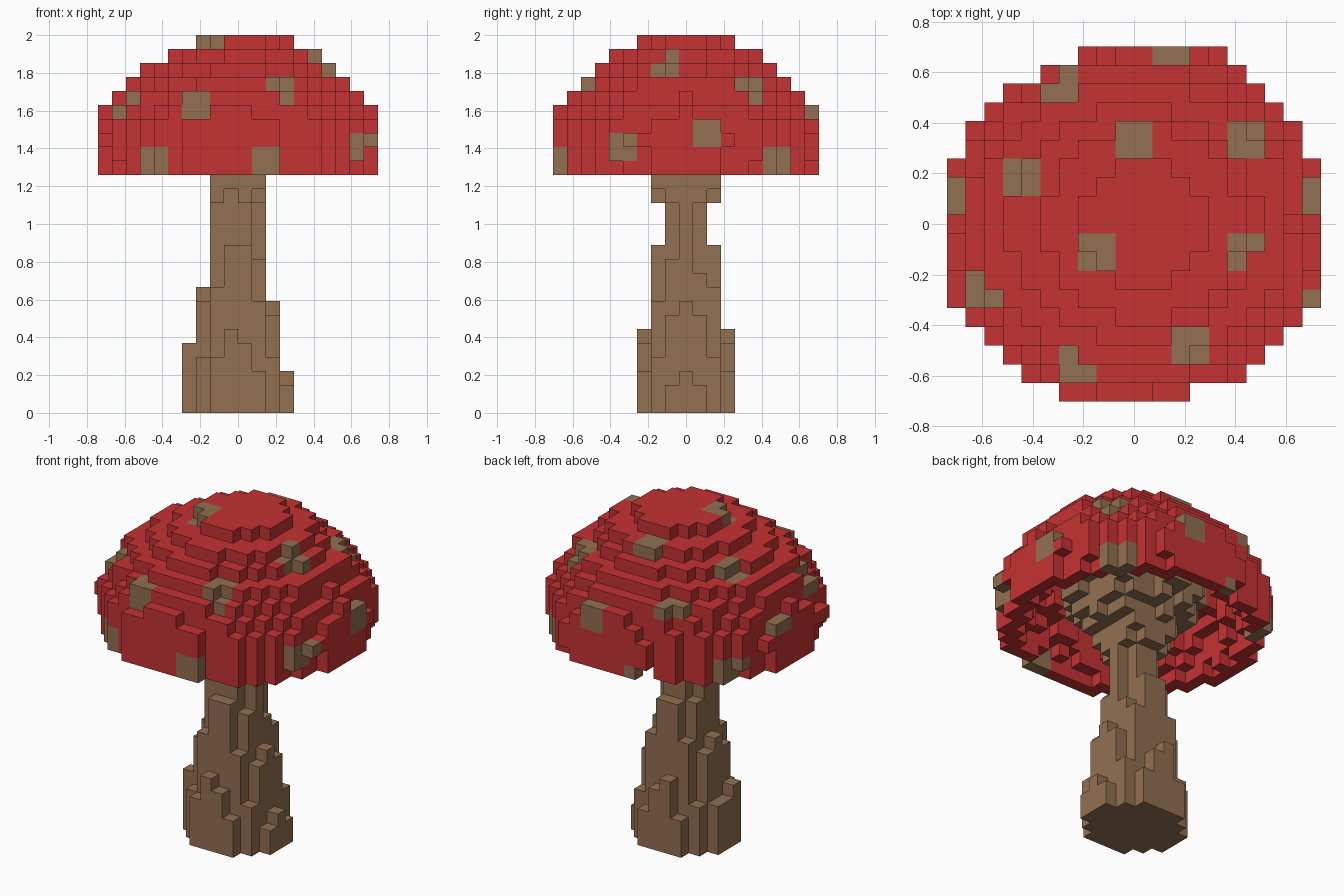
import bpy, bmesh, random
from math import hypot
from mathutils import Vector

random.seed(4)
old = bpy.data.objects.get("Cube")
if old:
    bpy.data.objects.remove(old)

V = 2 / 27            # block size
CAP_BASE = 17         # first block layer of the cap
STEPS = ("+x", "-x", "+y", "-y", "+z", "-z")


def material(name, rgb):
    m = bpy.data.materials.new(name)
    m.use_nodes = True
    m.diffuse_color = (*rgb, 1)
    m.node_tree.nodes["Principled BSDF"].inputs["Base Color"].default_value = (*rgb, 1)
    return m


RED = material("cap red", (0.56, 0.032, 0.033))
TAN = material("stem tan", (0.287, 0.162, 0.083))

# Outer radius of each cap layer, bottom to top, in blocks
LAYERS = (9.8, 9.95, 10.05, 9.9, 9.505, 8.75, 8.17, 6.6, 5.3, 3.4)

# Uneven rim rows: sideways lean and effective depth of the row
ROWS = {9: (1, 9.3), 8: (0.5, 8.2), -4: (0, -3), -9: (-0.5, -9.3)}

# Centres of the two-block cubic spots, in blocks
SPOTS = (
    (0, 4.5, 25), (-2, -1.5, 26), (6, 4.5, 23), (-6, 2.5, 24), (6, -1.5, 25),
    (3, -6.5, 23), (-3, -7.5, 22), (-8, -3.5, 22), (-10, 1.5, 21), (10, 1.5, 20),
    (9, -4.5, 19), (-4, 7.5, 23), (2, 9.5, 21), (-6, -7.5, 18), (2, -9.5, 18),
    (7, 6.5, 18), (-8, 5.5, 18), (-2, 9.5, 17),
)


def cap_radius(x, y, layer):
    """Distance from the axis, with the slight lopsidedness of the cap."""
    if layer >= 8:
        x -= 0.5                      # crown sits off centre
    elif layer >= 6:
        y *= 1.06
    elif layer == 5:
        x += 0.2
    else:
        lean, y = ROWS.get(y, (0, y))
        x -= lean
    return hypot(x, y)


def is_spot(x, y, z):
    return any(abs(x - a) < 1 and abs(y - b) < 1 and abs(z + 0.5 - c) < 1
               for a, b, c in SPOTS)


# Collect blocks column by column; each block is keyed by its column and layer
cap, stem = {}, {}
for i in range(20):
    for j in range(19):
        x, y = i - 9.5, j - 9
        r = hypot(x, y)
        core = r < 1.7 or (r < 1.9 and x < 0 and y < 0)
        # Stem column: full core, ragged buttresses, flare under the cap
        if core:
            stem.update({(x, y, k): 1 for k in range(CAP_BASE + 6)})
        elif r < 3.7:
            height = min(max(25 - 6.5 * r, 3.2), 11.3) - x / 4
            height = round(height + random.uniform(-0.6, 0.6))
            stem.update({(x, y, k): 1 for k in range(height)})
        if not core and r < 5.2:
            low = round(15.5 + (r - 2.06) * 1.5 + random.uniform(-0.9, 0.9))
            low = max(low, CAP_BASE if abs(x) > 2 or abs(y) > 2 else CAP_BASE - 2)
            stem.update({(x, y, k): 1 for k in range(low, CAP_BASE + 6)})
        # Cap column: stepped dome with a ragged hollow inside a level rim
        hollow = 0
        if r < 8.7:
            hollow = round((9.5 - r) * 1.2 + random.uniform(-1.1, 1.1))
        low = CAP_BASE + min(max(hollow, 0), 5)
        for layer, radius in enumerate(LAYERS):
            k = CAP_BASE + layer
            if k >= low and cap_radius(x, y, layer) < radius and (x, y, k) not in stem:
                cap[(x, y, k)] = int(is_spot(x, y, k))


def build(name, blocks, solid):
    """Make a mesh from the exposed sides of the blocks."""
    bm = bmesh.new()
    verts = {}

    def vert(p):
        key = tuple(round(c * 2) for c in p)
        if key not in verts:
            verts[key] = bm.verts.new(Vector(p) * V)
        return verts[key]

    for (x, y, k), mat in blocks.items():
        centre = Vector((x, y, k + 0.5))
        for step in STEPS:
            axis = "xyz".index(step[1])
            n = Vector((0, 0, 0))
            n[axis] = 1 if step[0] == "+" else -1
            if (x + n.x, y + n.y, k + n.z) in solid:
                continue
            u = Vector((0, 0, 0))
            u[(axis + 1) % 3] = 0.5
            w = n.cross(u)
            mid = centre + n / 2
            corners = (mid - u - w, mid + u - w, mid + u + w, mid - u + w)
            face = bm.faces.new([vert(p) for p in corners])
            face.material_index = mat
    mesh = bpy.data.meshes.new(name)
    bm.to_mesh(mesh)
    bm.free()
    mesh.materials.append(RED)
    mesh.materials.append(TAN)
    obj = bpy.data.objects.new(name, mesh)
    bpy.context.collection.objects.link(obj)


solid = set(cap) | set(stem)
build("mushroom_cap", cap, solid)
build("mushroom_stem", stem, solid)
